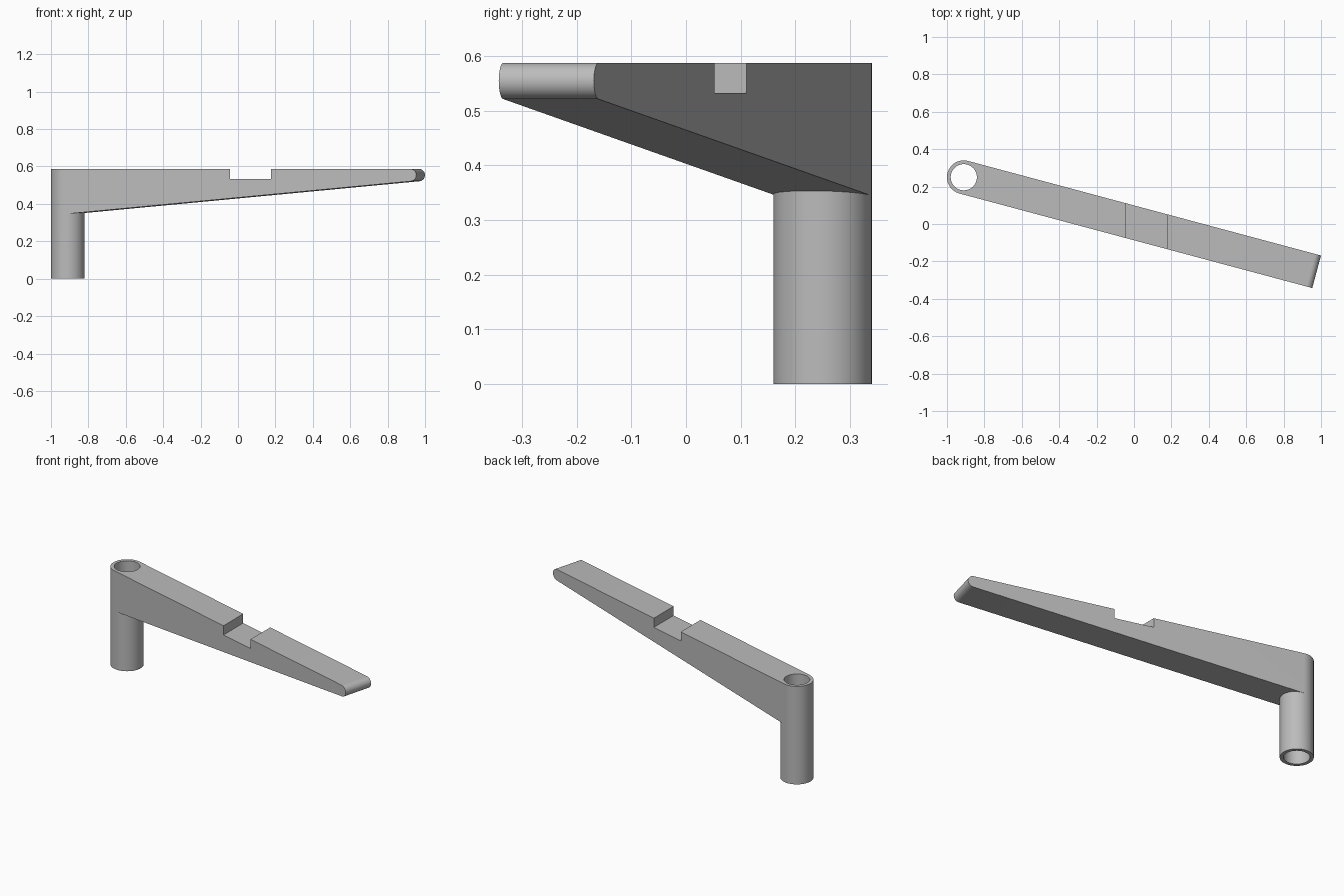
import bpy, bmesh, math
from mathutils import Matrix

if "Cube" in bpy.data.objects:
    bpy.data.objects.remove(bpy.data.objects["Cube"])

R, HOLE, TOP = 0.09, 0.07, 0.587      # tube radii and overall height
ANGLE = math.radians(-15)             # arm direction in plan
PIVOT = (-0.91, 0.25, 0.0)
PLACE = Matrix.Translation(PIVOT) @ Matrix.Rotation(ANGLE, 4, 'Z')


def make(name, bm):
    bmesh.ops.recalc_face_normals(bm, faces=bm.faces)
    mesh = bpy.data.meshes.new(name)
    bm.to_mesh(mesh)
    bm.free()
    ob = bpy.data.objects.new(name, mesh)
    bpy.context.collection.objects.link(ob)
    return ob


def cylinder(name, r, z0, z1, n=64):
    bm = bmesh.new()
    bmesh.ops.create_cone(bm, cap_ends=True, segments=n, radius1=r, radius2=r,
                          depth=z1 - z0,
                          matrix=Matrix.Translation((0, 0, (z0 + z1) / 2)))
    return make(name, bm)


def combine(target, other, operation):
    mod = target.modifiers.new("cut", 'BOOLEAN')
    mod.operation, mod.object, mod.solver = operation, other, 'EXACT'
    bpy.context.view_layer.objects.active = target
    bpy.ops.object.modifier_apply(modifier=mod.name)
    bpy.data.objects.remove(other)


# tapered arm: side profile with rounded tip, extruded across the width
tip_u, tip_r, slope = 1.92, 0.033, 0.0914
profile = [(0, 0.345), (0, TOP)]
start, end = math.pi / 2, -math.pi / 2 + slope
for i in range(17):
    a = start + (end - start) * i / 16
    profile.append((tip_u + tip_r * math.cos(a), TOP - tip_r + tip_r * math.sin(a)))
bm = bmesh.new()
face = bm.faces.new([bm.verts.new((u, -R, z)) for u, z in profile])
ext = bmesh.ops.extrude_face_region(bm, geom=[face])
bmesh.ops.translate(bm, vec=(0, 2 * R, 0),
                    verts=[v for v in ext["geom"] if isinstance(v, bmesh.types.BMVert)])
arm = make("bracket_arm", bm)

# upright post joined to the arm, then bored right through
combine(arm, cylinder("post", R, 0, TOP), 'UNION')
combine(arm, cylinder("bore", HOLE, -0.1, TOP + 0.1), 'DIFFERENCE')
arm.data.transform(PLACE)

# notch in the top, square to the world axes
bm = bmesh.new()
bmesh.ops.create_cube(bm, size=1, matrix=Matrix.Translation((0.067, 0, 0.632))
                      @ Matrix.Diagonal((0.22, 0.8, 0.2, 1)))
combine(arm, make("notch", bm), 'DIFFERENCE')

# plain grey finish
grey = bpy.data.materials.new("grey")
grey.diffuse_color = (0.5, 0.5, 0.5, 1)
grey.use_nodes = True
grey.node_tree.nodes["Principled BSDF"].inputs["Base Color"].default_value = grey.diffuse_color
arm.data.materials.clear()
arm.data.materials.append(grey)
for p in arm.data.polygons:
    p.material_index = 0

bpy.ops.object.select_all(action='DESELECT')
arm.select_set(True)
bpy.context.view_layer.objects.active = arm
bpy.ops.object.shade_smooth_by_angle(angle=math.radians(30))
